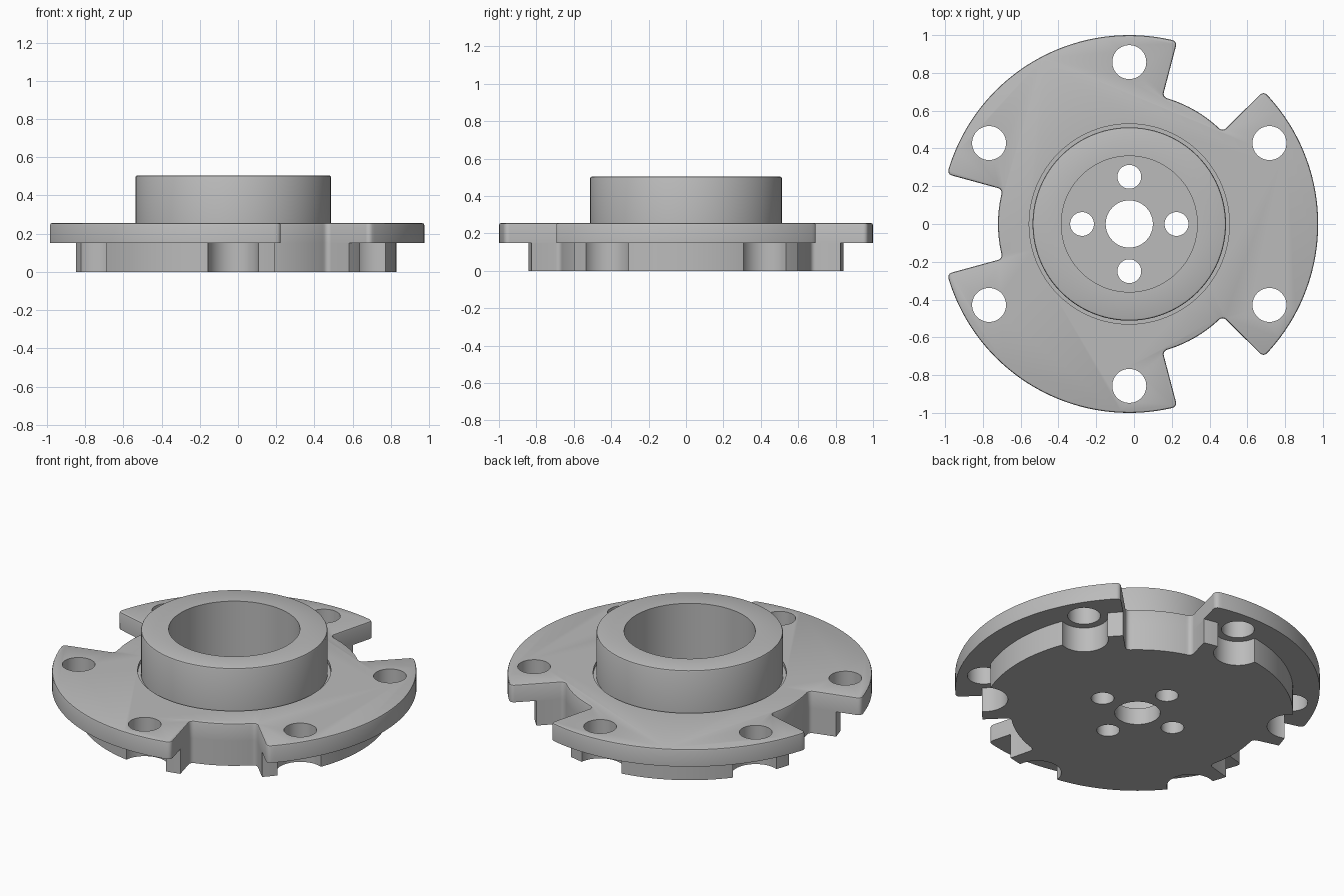
import bpy, bmesh
from math import cos, sin, radians

if "Cube" in bpy.data.objects:
    bpy.data.objects.remove(bpy.data.objects["Cube"], do_unlink=True)

CX = -0.025                       # axis of the hub
FLANGE_Z, FLANGE_TOP, HUB_TOP = 0.15, 0.255, 0.505
NOTCH_R, NOTCH_HALF = 0.695, 15.3
BORE_R = 0.36
HOLE_ANGLES = [30 + 60 * k for k in range(6)]

metal = bpy.data.materials.new("grey metal")
metal.use_nodes = True
grey = (0.5, 0.5, 0.5, 1)
metal.diffuse_color = grey
metal.node_tree.nodes["Principled BSDF"].inputs["Base Color"].default_value = grey


def polar(r, deg, cx=CX):
    return cx + r * cos(radians(deg)), r * sin(radians(deg))


def finish(bm, name):
    bmesh.ops.recalc_face_normals(bm, faces=bm.faces)
    mesh = bpy.data.meshes.new(name)
    bm.to_mesh(mesh)
    bm.free()
    mesh.materials.append(metal)
    obj = bpy.data.objects.new(name, mesh)
    bpy.context.collection.objects.link(obj)
    return obj


def notched_disc(name, radius, z0, z1, round_outer, edge):
    """Disc with three radial notches, rounded corners and a softened top edge."""
    bm = bmesh.new()
    verts, corners = [], []

    def arc(r, a0, a1, steps, rounded):
        for i in range(steps + 1):
            v = bm.verts.new((*polar(r, a0 + (a1 - a0) * i / steps), z0))
            verts.append(v)
            if rounded and i in (0, steps):
                corners.append(v)

    for mid in (60, 180, 300):
        arc(NOTCH_R, mid - NOTCH_HALF, mid + NOTCH_HALF, 10, True)
        arc(radius, mid + NOTCH_HALF, mid + 120 - NOTCH_HALF, 36, round_outer)
    bm.faces.new(verts)
    bmesh.ops.bevel(bm, geom=corners, offset=0.025, segments=4, profile=0.5,
                    affect='VERTICES')
    face = bm.faces[:]
    new = bmesh.ops.extrude_face_region(bm, geom=face)["geom"]
    top = [g for g in new if isinstance(g, bmesh.types.BMVert)]
    bmesh.ops.translate(bm, verts=top, vec=(0, 0, z1 - z0))
    if edge:
        rim = [e for e in bm.edges if all(v.co.z > z1 - 0.001 for v in e.verts)]
        bmesh.ops.bevel(bm, geom=rim, offset=edge, segments=2, profile=0.5,
                        affect='EDGES')
    return finish(bm, name)


def lathe(name, profile, steps=96):
    """Closed ring from a radius/height profile."""
    bm = bmesh.new()
    rings = [[bm.verts.new((*polar(r, 360 * i / steps), z)) for r, z in profile]
             for i in range(steps)]
    n = len(profile)
    for i in range(steps):
        a, b = rings[i], rings[(i + 1) % steps]
        for j in range(n):
            k = (j + 1) % n
            bm.faces.new((a[j], b[j], b[k], a[k]))
    return finish(bm, name)


def drill(obj, holes):
    """Cut round holes given as (x, y, radius, bottom, top)."""
    bm = bmesh.new()
    for x, y, r, z0, z1 in holes:
        geom = bmesh.ops.create_cone(bm, cap_ends=True, segments=96 if r > 0.2 else 48,
                                     radius1=r, radius2=r, depth=z1 - z0)
        bmesh.ops.translate(bm, verts=geom["verts"], vec=(x, y, (z0 + z1) / 2))
    cutter = finish(bm, obj.name + "_cutter")
    cutter.hide_render = True
    mod = obj.modifiers.new("holes", 'BOOLEAN')
    mod.operation, mod.solver, mod.object = 'DIFFERENCE', 'EXACT', cutter
    mod.use_self = True
    bpy.ops.object.select_all(action='DESELECT')
    bpy.context.view_layer.objects.active = obj
    obj.select_set(True)
    bpy.ops.object.modifier_apply(modifier=mod.name)
    bpy.data.objects.remove(cutter, do_unlink=True)


# Flange: bolt holes, bore and a shallow relief groove around the hub
flange = notched_disc("flange", 1.0, FLANGE_Z, FLANGE_TOP, True, 0.01)
drill(flange, [(*polar(0.857, a), 0.09, 0, 1) for a in HOLE_ANGLES])
drill(flange, [(CX, 0, BORE_R, 0, 1)])
drill(flange, [(CX, 0, 0.53, FLANGE_TOP - 0.02, 1)])

# Base: scalloped around the bolt holes, with a bored pocket and floor holes
base = notched_disc("base", 0.853, 0, FLANGE_Z, False, 0)
drill(base, [(*polar(0.857, a), 0.133, -1, 1) for a in HOLE_ANGLES])
drill(base, [(CX, 0, BORE_R, 0.1, 1)])
drill(base, [(CX, 0, 0.125, -1, 1)]
      + [(*polar(0.25, a), 0.063, -1, 1) for a in (0, 90, 180, 270)])

# Hub: raised collar with a softened outer rim
c = 0.01
hub = lathe("hub", [(BORE_R, FLANGE_TOP - 0.02), (0.512, FLANGE_TOP - 0.02),
                    (0.512, HUB_TOP - c), (0.512 - c * 0.3, HUB_TOP - c * 0.3),
                    (0.512 - c, HUB_TOP), (BORE_R, HUB_TOP)])

# Smooth round walls, keep edges crisp
bpy.ops.object.select_all(action='DESELECT')
for obj in (flange, base, hub):
    obj.select_set(True)
bpy.context.view_layer.objects.active = flange
bpy.ops.object.shade_smooth_by_angle(angle=radians(30))
